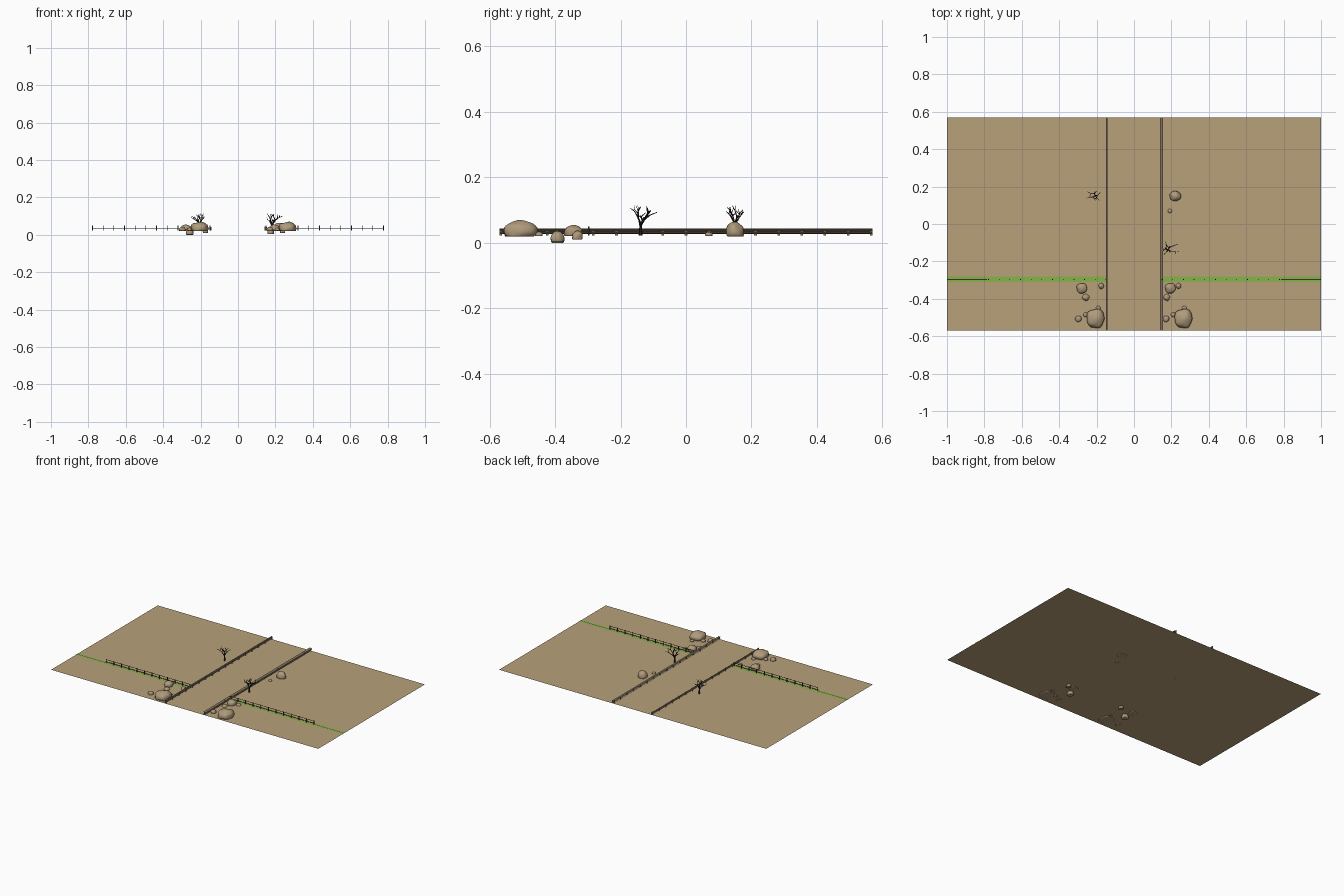
import bpy, bmesh, math, random
from mathutils import Vector, noise

if "Cube" in bpy.data.objects:
    bpy.data.objects.remove(bpy.data.objects["Cube"])

random.seed(7)
G = 0.023  # ground height


def mat(name, c):
    m = bpy.data.materials.new(name)
    m.diffuse_color = (*c, 1)
    m.use_nodes = True
    m.node_tree.nodes["Principled BSDF"].inputs["Base Color"].default_value = m.diffuse_color
    return m


SAND = mat("sand", (0.475, 0.355, 0.195))
ROCK = mat("rock tan", (0.43, 0.325, 0.20))
RAIL = mat("rail brown", (0.23, 0.18, 0.12))
IRON = mat("fence dark", (0.035, 0.03, 0.025))
GRASS = mat("grass green", (0.25, 0.45, 0.07))
BARK = mat("bark dark", (0.025, 0.018, 0.013))


def finish(bm, name, m, smooth=False):
    me = bpy.data.meshes.new(name)
    bm.to_mesh(me)
    bm.free()
    me.materials.append(m)
    for p in me.polygons:
        p.use_smooth = smooth
    ob = bpy.data.objects.new(name, me)
    bpy.context.collection.objects.link(ob)
    return ob


def box(bm, x0, x1, y0, y1, z0, z1):
    vs = bmesh.ops.create_cube(bm, size=1)["verts"]
    for v in vs:
        v.co = Vector(((x0 + x1) / 2 + v.co.x * (x1 - x0),
                       (y0 + y1) / 2 + v.co.y * (y1 - y0),
                       (z0 + z1) / 2 + v.co.z * (z1 - z0)))


def sheet(name, m, x0, x1, y0, y1, z):
    bm = bmesh.new()
    bm.faces.new([bm.verts.new(p) for p in
                  ((x0, y0, z), (x1, y0, z), (x1, y1, z), (x0, y1, z))])
    finish(bm, name, m)


# Ground, the two grass verges, and the dark line beyond each wire fence
sheet("ground", SAND, -1, 1, -0.57, 0.57, G)
for s, side in ((-1, "left"), (1, "right")):
    a, b = sorted((s * 0.148, s * 1.0))
    sheet("grass_" + side, GRASS, a, b, -0.310, -0.282, G + 0.0012)
    a, b = sorted((s * 0.785, s * 1.0))
    sheet("verge_line_" + side, IRON, a, b, -0.2985, -0.2945, G + 0.0022)


# Roadside guard rails: two-wave plate swept along y, on short posts
def guard_rail(name, x, depth, post_x):
    bm = bmesh.new()
    z0, z1 = 0.027, 0.043
    wave = [0, 1, 1, 0.2, 1, 1, 0]
    front = [(x - depth / 2 + depth * w, z0 + (z1 - z0) * i / 6) for i, w in enumerate(wave)]
    back = [(px - 0.002, pz) for px, pz in reversed(front)]
    loop = front + back
    ends = [[bm.verts.new((px, y, pz)) for px, pz in loop] for y in (-0.57, 0.57)]
    n = len(loop)
    for i in range(n):
        j = (i + 1) % n
        bm.faces.new((ends[0][i], ends[0][j], ends[1][j], ends[1][i]))
    bm.faces.new(ends[0])
    bm.faces.new(ends[1])
    bmesh.ops.recalc_face_normals(bm, faces=bm.faces)
    finish(bm, name, RAIL)
    bm = bmesh.new()
    for i in range(17):
        y = -0.566 + i * 1.132 / 16
        box(bm, post_x - 0.003, post_x + 0.003, y - 0.004, y + 0.004, G, 0.042)
    finish(bm, name + "_posts", RAIL)


guard_rail("guard_rail_left", -0.145, 0.004, -0.145)
guard_rail("guard_rail_right", 0.148, 0.014, 0.146)

# Two-rail field fences running out to each side
for s, side in ((-1, "left"), (1, "right")):
    bm = bmesh.new()
    a, b = sorted((s * 0.15, s * 0.778))
    for z in (0.032, 0.047):
        box(bm, a, b, -0.298, -0.296, z - 0.001, z + 0.001)
    for i in range(12):
        x = a + (b - a) * i / 11
        box(bm, x - 0.002, x + 0.002, -0.299, -0.295, G, 0.050)
    finish(bm, "field_fence_" + side, IRON)


# Weathered boulders with flat undersides
def rock(x, y, rx, ry, top, bottom, seed):
    bm = bmesh.new()
    bmesh.ops.create_icosphere(bm, subdivisions=3, radius=1)
    off = Vector((seed * 3.7, seed * 1.3, seed * 5.1))
    for v in bm.verts:
        p = v.co * (1 + 0.22 * noise.noise(v.co * 1.3 + off))
        # squarer shoulders, cut off flat near the base
        p.z = max(math.copysign(abs(p.z) ** 0.8, p.z), -0.45)
        v.co = p
    lo = min(v.co.z for v in bm.verts)
    hi = max(v.co.z for v in bm.verts)
    for v in bm.verts:
        v.co = Vector((x + v.co.x * rx, y + v.co.y * ry,
                       bottom + (v.co.z - lo) / (hi - lo) * (top - bottom)))
    finish(bm, "rock", ROCK, True)


ROCKS = [  # x, y, rx, ry, top, bottom
    (-0.205, -0.505, 0.045, 0.052, 0.070, 0.020), (0.265, -0.505, 0.045, 0.052, 0.070, 0.020),
    (-0.297, -0.507, 0.017, 0.017, 0.042, 0.021), (0.172, -0.507, 0.017, 0.017, 0.042, 0.021),
    (-0.258, -0.485, 0.013, 0.013, 0.038, 0.021), (0.210, -0.485, 0.013, 0.013, 0.038, 0.021),
    (-0.190, -0.450, 0.012, 0.012, 0.034, 0.021), (0.270, -0.450, 0.012, 0.012, 0.034, 0.021),
    (-0.278, -0.345, 0.029, 0.028, 0.055, 0.021), (0.195, -0.345, 0.029, 0.028, 0.055, 0.021),
    (-0.258, -0.393, 0.021, 0.020, 0.036, 0.000), (0.175, -0.393, 0.018, 0.020, 0.036, 0.003),
    (-0.175, -0.332, 0.015, 0.016, 0.037, 0.010), (0.238, -0.332, 0.015, 0.016, 0.037, 0.010),
    (0.220, 0.150, 0.030, 0.026, 0.064, 0.020), (0.192, 0.070, 0.011, 0.011, 0.033, 0.021),
]
for k, r in enumerate(ROCKS):
    rock(*r, k // 2 + 1)


# Bare dead trees: tapering trunk with forking branches
def limb(bm, p, q, r0, r1):
    d = q - p
    res = bmesh.ops.create_cone(bm, cap_ends=True, segments=6, radius1=r0, radius2=r1, depth=d.length)
    rot = d.to_track_quat('Z', 'Y')
    for v in res["verts"]:
        v.co = rot @ v.co + (p + q) / 2


def grow(bm, p, d, length, r, level):
    q = p + d * length
    limb(bm, p, q, r, r * 0.65)
    if level == 0:
        return
    start = random.uniform(0, 6.28)
    n = 4 if level == 3 else 2
    for i in range(n):
        a = start + i * math.tau / n
        side = Vector((math.cos(a), math.sin(a), random.uniform(0.0, 0.5)))
        nd = (d + side * 0.85).normalized()
        grow(bm, p + (q - p) * random.uniform(0.6, 1), nd, length * 0.78, r * 0.65, level - 1)


TREES = [  # x range, y range of the crown, trunk position
    ("dead_tree_left", -0.255, -0.178, 0.122, 0.178, -0.205, 0.150),
    ("dead_tree_right", 0.152, 0.240, -0.170, -0.088, 0.180, -0.140)]
for name, x0, x1, y0, y1, tx, ty in TREES:
    bm = bmesh.new()
    grow(bm, Vector((0, 0, 0)), Vector((0, 0, 1)), 0.034, 0.0045, 3)
    lo = [min(v.co[i] for v in bm.verts) for i in range(3)]
    hi = [max(v.co[i] for v in bm.verts) for i in range(3)]
    for v in bm.verts:  # fit the crown to its spread and height
        c = v.co
        c.x = tx + (c.x / hi[0] * (x1 - tx) if c.x > 0 else c.x / lo[0] * (x0 - tx))
        c.y = ty + (c.y / hi[1] * (y1 - ty) if c.y > 0 else c.y / lo[1] * (y0 - ty))
        c.z = G + c.z / hi[2] * (0.115 - G)
    finish(bm, name, BARK)
